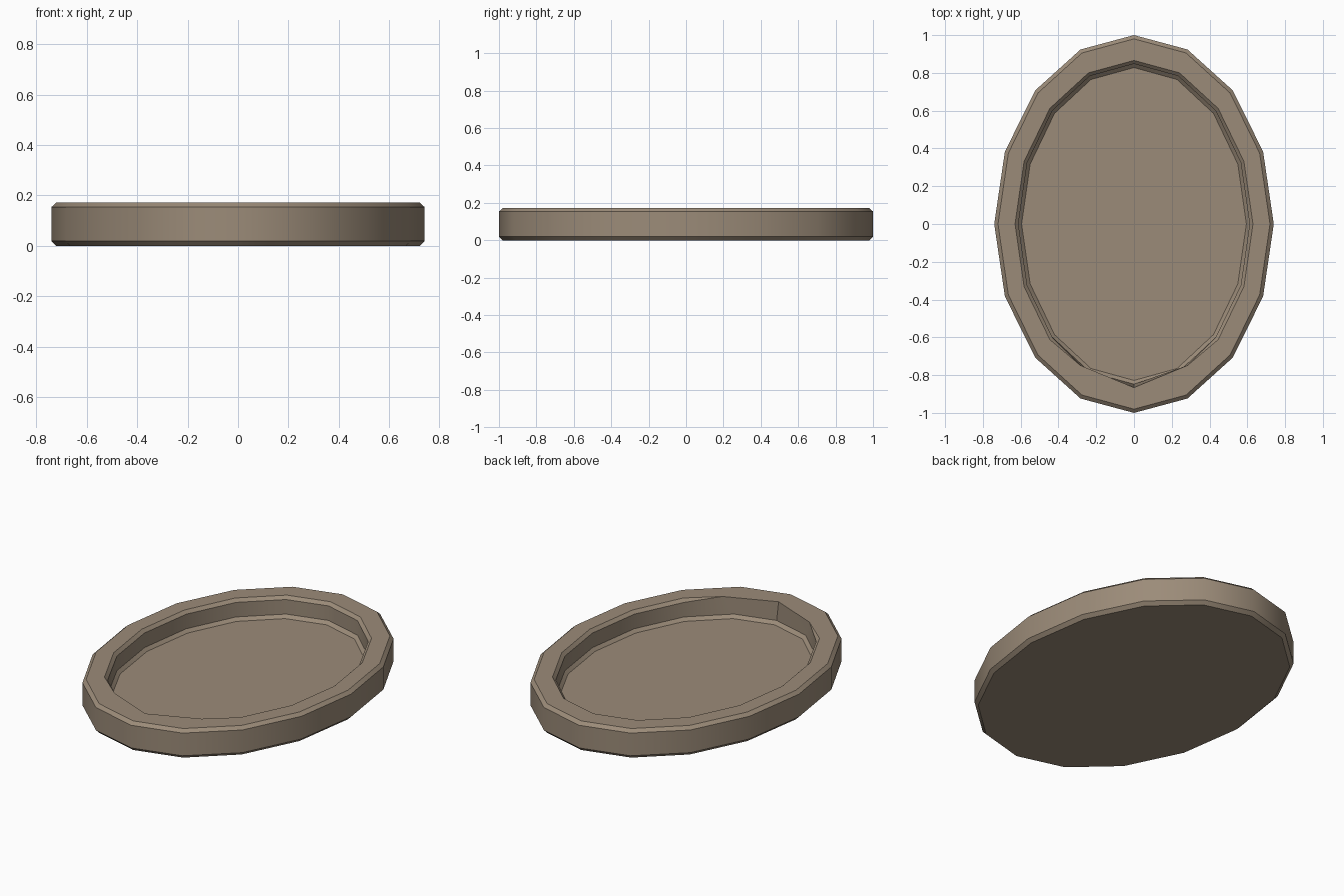
import bpy, bmesh, math
from math import sin, cos, pi

if "Cube" in bpy.data.objects:
    bpy.data.objects.remove(bpy.data.objects["Cube"])

SIDES = 16
# Tray cross-section: (x radius, y radius, z), from underside to inner floor
PROFILE = [
    (0.72, 0.98, 0.0), (0.74, 1.0, 0.02),             # lower chamfer
    (0.74, 1.0, 0.154), (0.72, 0.98, 0.172),          # wall, upper chamfer
    (0.63, 0.866, 0.172), (0.612, 0.848, 0.154),      # flat rim, inner chamfer
    (0.612, 0.848, 0.068), (0.595, 0.828, 0.05),      # inner wall, floor chamfer
]

bm = bmesh.new()
rings = [[bm.verts.new((rx * sin(2 * pi * i / SIDES), ry * cos(2 * pi * i / SIDES), z))
          for i in range(SIDES)] for rx, ry, z in PROFILE]
for a, b in zip(rings, rings[1:]):
    for i in range(SIDES):
        j = (i + 1) % SIDES
        bm.faces.new((a[i], a[j], b[j], b[i]))
bm.faces.new(rings[0])
bm.faces.new(rings[-1])

# Inner chamfer runs out at the front end of the rim
front = SIDES // 2
for i, side in ((front - 1, 1), (front + 1, -1)):
    rings[4][i].co = (0.285 * side, -0.748, 0.172)
for i in (front - 1, front, front + 1):
    rings[5][i].co = rings[4][i].co
bmesh.ops.remove_doubles(bm, verts=bm.verts, dist=1e-5)
bmesh.ops.recalc_face_normals(bm, faces=bm.faces)

mesh = bpy.data.meshes.new("oval_tray")
bm.to_mesh(mesh)
bm.free()
tray = bpy.data.objects.new("oval_tray", mesh)
bpy.context.collection.objects.link(tray)

# Warm taupe colour
mat = bpy.data.materials.new("taupe")
mat.diffuse_color = (0.33, 0.26, 0.19, 1)
mat.use_nodes = True
mat.node_tree.nodes["Principled BSDF"].inputs["Base Color"].default_value = mat.diffuse_color
mesh.materials.append(mat)

# Smooth around the wall, crisp chamfers
bpy.context.view_layer.objects.active = tray
tray.select_set(True)
bpy.ops.object.shade_smooth_by_angle(angle=math.radians(32))
